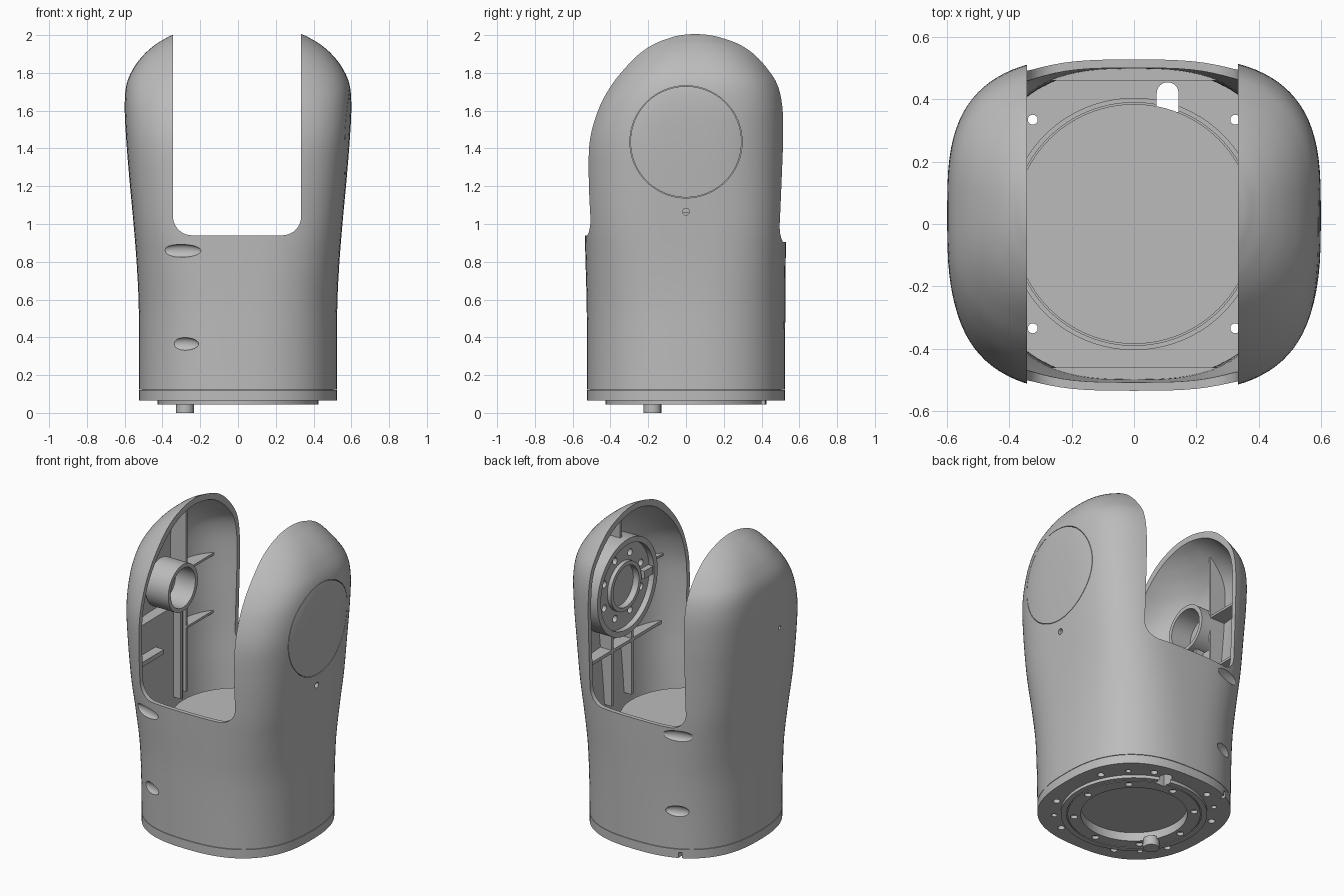
import bpy, bmesh, math
from mathutils import Matrix, Vector

if "Cube" in bpy.data.objects:
    bpy.data.objects.remove(bpy.data.objects["Cube"])

grey = bpy.data.materials.new("plain_grey")
grey.use_nodes = True
grey.diffuse_color = (0.5, 0.5, 0.5, 1)
grey.node_tree.nodes["Principled BSDF"].inputs["Base Color"].default_value = (0.5, 0.5, 0.5, 1)

# Body sections: height, half width, half depth, centre in y, squareness
SECTIONS = [
    (0.124, .525, .525, 0, 2.5), (0.35, .525, .525, 0, 2.55), (0.58, .526, .526, 0, 2.7),
    (0.80, .537, .530, -.002, 3.0), (1.00, .553, .533, -.004, 3.3),
    (1.25, .576, .540, -.004, 3.3), (1.45, .592, .537, .003, 3.3),
    (1.62, .600, .510, .026, 3.2), (1.74, .590, .467, .046, 3.0),
    (1.83, .550, .411, .053, 2.8), (1.90, .495, .360, .055, 2.6),
    (1.95, .437, .312, .055, 2.4), (1.98, .388, .262, .052, 2.3),
    (2.003, .340, .215, .05, 2.2), (2.04, .220, .130, .05, 2.1), (2.06, .08, .05, .05, 2.0)]
SIDES = 96
HUB_Z = 1.435


def finish(bm, name):
    bmesh.ops.recalc_face_normals(bm, faces=bm.faces)
    mesh = bpy.data.meshes.new(name)
    bm.to_mesh(mesh)
    bm.free()
    mesh.materials.append(grey)
    obj = bpy.data.objects.new(name, mesh)
    bpy.context.collection.objects.link(obj)
    return obj


def smooth(obj):
    bpy.ops.object.select_all(action='DESELECT')
    obj.select_set(True)
    bpy.context.view_layer.objects.active = obj
    bpy.ops.object.shade_smooth_by_angle(angle=math.radians(30))


def boolean(obj, cutter, operation='DIFFERENCE', keep=False):
    mod = obj.modifiers.new("cut", 'BOOLEAN')
    mod.object, mod.operation, mod.solver = cutter, operation, 'EXACT'
    bpy.context.view_layer.objects.active = obj
    bpy.ops.object.modifier_apply(modifier=mod.name)
    if not keep:
        bpy.data.objects.remove(cutter)


def ring(bm, z, a, b, mid, n):
    verts = []
    for i in range(SIDES):
        t = 2 * math.pi * i / SIDES
        c, s = math.cos(t), math.sin(t)
        verts.append(bm.verts.new((a * math.copysign(abs(c) ** (2 / n), c),
                                   mid + b * math.copysign(abs(s) ** (2 / n), s), z)))
    return verts


def bridge(bm, r1, r2):
    for i in range(SIDES):
        j = (i + 1) % SIDES
        bm.faces.new((r1[i], r1[j], r2[j], r2[i]))


def sampled(sub=5):
    # Smooth curve through the section table
    rows = [Vector(r) for r in SECTIONS]
    for i in range(len(rows) - 1):
        p0, p1, p2 = rows[max(i - 1, 0)], rows[i], rows[i + 1]
        p3 = rows[min(i + 2, len(rows) - 1)]
        for k in range(sub):
            t = k / sub
            yield tuple(p1 + (p2 - p0) * t / 2 + (2 * p0 - 5 * p1 + 4 * p2 - p3) * t * t / 2
                        + (3 * p1 - p0 - 3 * p2 + p3) * t ** 3 / 2)
    yield SECTIONS[-1]


def loft(bm, inset):
    rings = []
    for z, a, b, mid, n in sampled():
        drop = inset * max(0, min(1, (z - 1.6) / 0.3))
        rings.append(ring(bm, z - drop, a - inset, b - inset, mid, n))
    for r1, r2 in zip(rings, rings[1:]):
        bridge(bm, r1, r2)
    bm.faces.new(rings[-1])
    return rings[0]


def box(name, x, y, z):
    bm = bmesh.new()
    bmesh.ops.create_cube(bm, size=1)
    for v in bm.verts:
        v.co = [lo + (hi - lo) * (c + .5) for c, (lo, hi) in zip(v.co, (x, y, z))]
    return finish(bm, name)


def cylinder(name, centre, radius, length, axis='Z', hole=0, segments=64):
    # Solid cylinder, or a tube when hole is given, centred on its length
    bm = bmesh.new()
    loops = []
    for r, h in ((radius, -.5), (radius, .5), (hole, .5), (hole, -.5)):
        if r:
            loops.append([bm.verts.new((r * math.cos(2 * math.pi * i / segments),
                                        r * math.sin(2 * math.pi * i / segments), h * length))
                          for i in range(segments)])
    pairs = list(zip(loops, loops[1:] + loops[:1])) if hole else [(loops[0], loops[1])]
    for p, q in pairs:
        for i in range(segments):
            j = (i + 1) % segments
            bm.faces.new((p[i], p[j], q[j], q[i]))
    if not hole:
        bm.faces.new(loops[0])
        bm.faces.new(loops[1])
    if axis == 'X':
        bm.transform(Matrix.Rotation(math.pi / 2, 4, 'Y'))
    bm.transform(Matrix.Translation(centre))
    return finish(bm, name)


def slot_cutter(y, floor):
    radius, half, bm = .1, .339, bmesh.new()
    pts = [(-half, 2.3), (half, 2.3)]
    for side, start in ((1, 0), (-1, -90)):
        for k in range(11):
            t = math.radians(start - 9 * k)
            pts.append((side * (half - radius) + radius * math.cos(t),
                        floor + radius + radius * math.sin(t)))
    face = bm.faces.new([bm.verts.new((px - .005, y[0], pz)) for px, pz in pts])
    ext = bmesh.ops.extrude_face_region(bm, geom=[face])
    bmesh.ops.translate(bm, vec=(0, y[1] - y[0], 0),
                        verts=[g for g in ext["geom"] if isinstance(g, bmesh.types.BMVert)])
    return finish(bm, "slot_cutter")


# Hollow shell with two arms
bm = bmesh.new()
bridge(bm, loft(bm, 0), loft(bm, .027))
shell = finish(bm, "shell")
boolean(shell, slot_cutter((-1, .01), .94))
boolean(shell, slot_cutter((0, 1), .905))

# Round panel seam and small holes in the arms
boolean(shell, cylinder("seam_cutter", (.6, 0, HUB_Z), .297, .3, 'X', hole=.294, segments=96))
boolean(shell, cylinder("pin_cutter", (.6, 0, 1.065), .018, .3, 'X', segments=24))
boolean(shell, cylinder("pin_cutter", (-.6, -.11, 1.4), .012, .3, 'X', segments=24))

# Screw recesses, front and back
for side in (-1, 1):
    for x, y, z, half in ((-.3, .502, .858, .11), (-.285, .482, .365, .08)):
        bm = bmesh.new()
        bmesh.ops.create_uvsphere(bm, u_segments=32, v_segments=16, radius=1)
        bm.transform(Matrix.Translation((x, side * y, z))
                     @ Matrix.Rotation(side * math.radians(16), 4, 'Z')
                     @ Matrix.Diagonal((half, .024, .034, 1)))
        boolean(shell, finish(bm, "recess_cutter"))
smooth(shell)


def outline_plate(name, inset, z0, z1):
    bm = bmesh.new()
    a = .525 - inset
    r1, r2 = ring(bm, z0, a, a, 0, 2.5), ring(bm, z1, a, a, 0, 2.5)
    bridge(bm, r1, r2)
    bm.faces.new(r1)
    bm.faces.new(r2)
    return finish(bm, name)


# Base cover with a lip that backs the seam
base = outline_plate("base_cover", 0, .065, .121)
lip = outline_plate("base_lip", .02, .1, .15)
flange = cylinder("base_flange", (0, 0, .0575), .425, .025, hole=.31, segments=96)
boolean(base, cylinder("recess_cutter", (0, 0, .05), .31, .1, segments=96))
boolean(base, box("slit_cutter", (-.30, -.28), (.44, .6), (0, .1)))
boolean(flange, cylinder("groove_cutter", (0, 0, .045), .392, .01, hole=.386, segments=96))
for sx in (-1, 1):
    for sy in (-1, 1):
        for part in (base, lip, flange):
            boolean(part, cylinder("screw_cutter", (sx * .325, sy * .335, .1), .016, .2, segments=16))
        for x, y in ((.42, .2), (.2, .42)):
            boolean(base, cylinder("screw_cutter", (sx * x, sy * y, .07), .021, .05, segments=16))
for k in range(8):
    t = math.pi / 4 * k
    boolean(flange, cylinder("screw_cutter", (.35 * math.cos(t), .35 * math.sin(t), .05),
                             .021, .03, segments=16))
for part in (base, lip, flange):
    boolean(part, box("notch_cutter", (.073, .143), (.36, .42), (0, .3)))
    boolean(part, cylinder("notch_cutter", (.108, .42, .1), .035, .3, segments=32))
    smooth(part)
smooth(cylinder("locating_peg", (-.28, -.178, .03), .047, .06, segments=24))

# Inner drum under the arms
drum = cylinder("inner_drum", (0, 0, .425), .385, .59, segments=96)
collar = cylinder("drum_collar", (0, 0, .41), .405, .56, hole=.39, segments=96)
boolean(collar, box("notch_cutter", (.073, .143), (.35, .46), (0, 1)))
smooth(drum)
smooth(collar)

# Round hub inside the left arm
hub = cylinder("hub_plate", (.49, 0, HUB_Z), .305, .08, 'X', segments=96)
for k in range(8):
    t = math.pi / 4 * (k + .5)
    boolean(hub, cylinder("screw_cutter", (.45, .2 * math.cos(t), HUB_Z + .2 * math.sin(t)),
                          .022, .06, 'X', segments=20))
boolean(hub, cylinder("centre_cutter", (.45, 0, HUB_Z), .13, .03, 'X'))
smooth(hub)
smooth(cylinder("hub_outer_ring", (.435, 0, HUB_Z), .305, .04, 'X', hole=.27, segments=96))
smooth(cylinder("hub_inner_ring", (.44, 0, HUB_Z), .155, .03, 'X', hole=.13))
box("hub_catch", (.415, .46), (-.26, -.17), (1.42, 1.47))

# Bearing socket inside the right arm
smooth(cylinder("socket_tube", (-.47, 0, HUB_Z), .15, .16, 'X', hole=.125))
smooth(cylinder("socket_back", (-.54, 0, HUB_Z), .15, .02, 'X'))

# Ribs and ledges trimmed to the inside of the shell
bm = bmesh.new()
bm.faces.new(loft(bm, .02))
inside = finish(bm, "inside_helper")
RIBS = {
    "right_arm_fin": ((-.6, -.46), (.13, .145), (.7, 1.9)),
    "right_arm_panel": ((-.6, -.48), (-.5, .13), (.5, 1.28)),
    "right_arm_post": ((-.49, -.43), (.03, .05), (.7, 1.3)),
    "right_arm_upper_gusset": ((-.6, -.46), (.13, .5), (1.47, 1.485)),
    "right_arm_lower_gusset": ((-.6, -.45), (.13, .5), (1.11, 1.125)),
    "right_arm_front_ledge": ((-.6, -.42), (-.5, -.15), (1.06, 1.09)),
    "left_arm_fin": ((.46, .6), (-.01, .01), (1.72, 1.9)),
    "left_arm_front_post": ((.45, .6), (-.11, -.09), (.7, 1.2)),
    "left_arm_back_post": ((.45, .6), (.09, .11), (.7, 1.2)),
    "left_arm_rib": ((.45, .6), (-.5, .45), (1.04, 1.06)),
    "left_arm_gusset": ((.45, .6), (-.5, -.2), (1.47, 1.485)),
    "front_ledge": ((-.32, .32), (-.52, -.46), (.55, .57)),
    "back_ledge": ((-.32, .32), (.46, .52), (.55, .57)),
}
for name, (x, y, z) in RIBS.items():
    boolean(box(name, x, y, z), inside, 'INTERSECT', keep=True)
bpy.data.objects.remove(inside)
